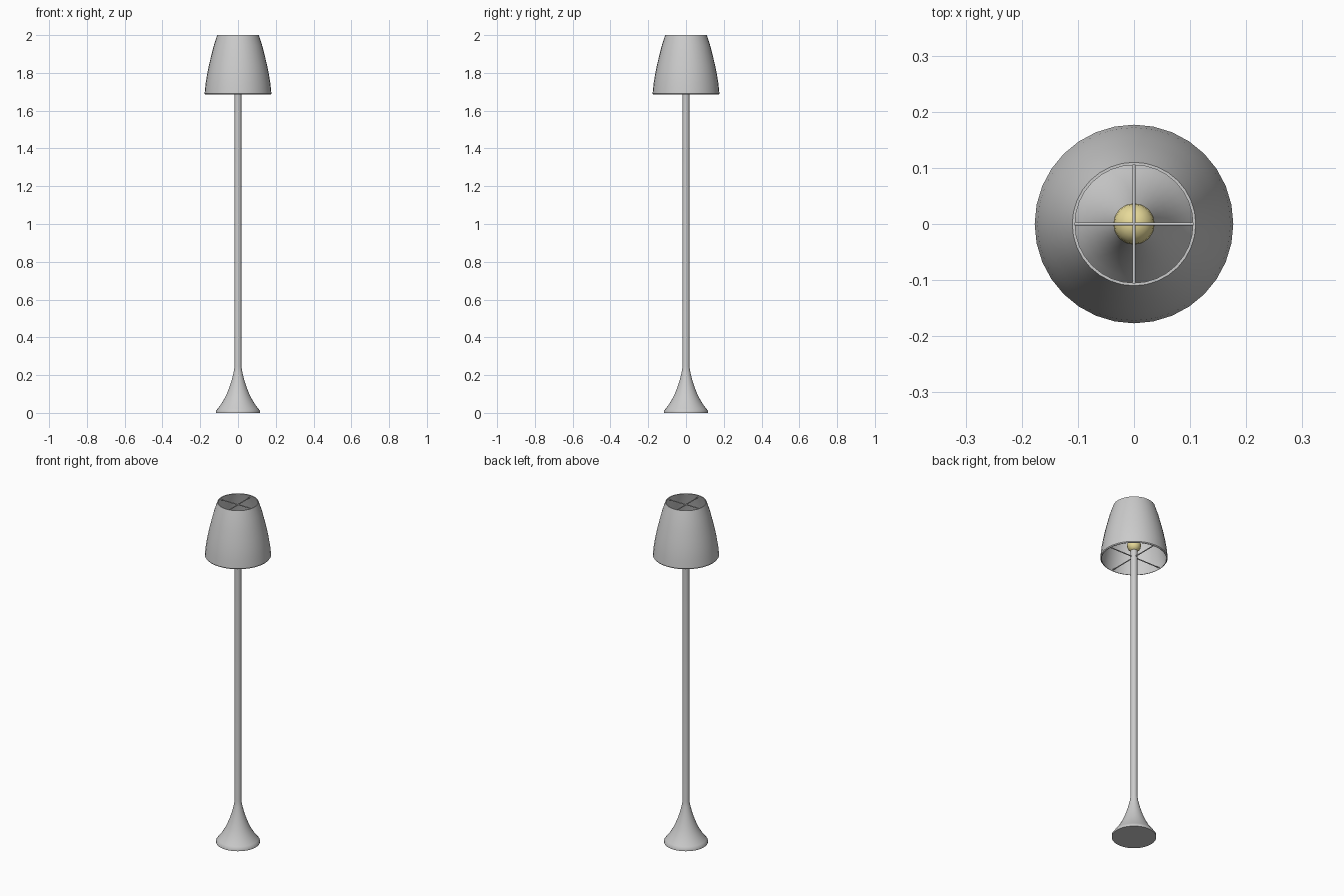
import bpy, bmesh, math

if "Cube" in bpy.data.objects:
    bpy.data.objects.remove(bpy.data.objects["Cube"])

SIDES = 32


def lathe(name, profile, closed=False, angle=40):
    """Revolve (radius, z) points about z; open profiles get capped ends."""
    bm = bmesh.new()
    rings = []
    for r, z in profile:
        rings.append([bm.verts.new((r * math.cos(2 * math.pi * i / SIDES),
                                    r * math.sin(2 * math.pi * i / SIDES), z))
                      for i in range(SIDES)])
    pairs = list(zip(rings, rings[1:]))
    if closed:
        pairs.append((rings[-1], rings[0]))
    else:
        bm.faces.new(rings[0])
        bm.faces.new(rings[-1])
    for a, b in pairs:
        for i in range(SIDES):
            j = (i + 1) % SIDES
            bm.faces.new((a[i], a[j], b[j], b[i]))
    bmesh.ops.recalc_face_normals(bm, faces=bm.faces)
    mesh = bpy.data.meshes.new(name)
    bm.to_mesh(mesh)
    bm.free()
    obj = bpy.data.objects.new(name, mesh)
    bpy.context.collection.objects.link(obj)
    smooth(obj, angle)
    return obj


def smooth(obj, angle=40):
    bpy.ops.object.select_all(action='DESELECT')
    obj.select_set(True)
    bpy.context.view_layer.objects.active = obj
    bpy.ops.object.shade_smooth_by_angle(angle=math.radians(angle))


def cross(name, length, z):
    """Two thin rods along x and y that brace the shade."""
    for axis, rot in (("x", (0, math.pi / 2, 0)), ("y", (math.pi / 2, 0, 0))):
        bpy.ops.mesh.primitive_cylinder_add(vertices=8, radius=0.003, depth=length,
                                            location=(0, 0, z), rotation=rot)
        rod = bpy.context.object
        rod.name = f"{name}_{axis}"
        smooth(rod, 50)


# Flared base flowing into the pole
lathe("base_and_pole", [(0.117, 0), (0.117, 0.01), (0.108, 0.022), (0.094, 0.04),
                        (0.078, 0.065), (0.062, 0.095), (0.046, 0.135),
                        (0.033, 0.175), (0.023, 0.215), (0.018, 0.245),
                        (0.018, 1.74)])

# Thin-walled curved shade, open at both ends
outer = [(0.173, 1.685), (0.177, 1.69), (0.172, 1.74), (0.164, 1.79), (0.154, 1.84),
         (0.142, 1.89), (0.128, 1.945), (0.110, 2.0)]
inner = [(r - 0.005, z) for r, z in reversed(outer[1:])] + [(0.170, 1.685)]
lathe("shade", outer + inner, closed=True)

# Bracing rods at the top and bottom of the shade
cross("top_brace", 0.218, 1.985)
cross("bottom_brace", 0.346, 1.695)

# Bulb
bpy.ops.mesh.primitive_uv_sphere_add(segments=16, ring_count=10, radius=0.037,
                                     location=(0, 0, 1.765))
bulb = bpy.context.object
bulb.name = "bulb"
smooth(bulb, 60)
glow = bpy.data.materials.new("bulb_yellow")
glow.diffuse_color = (0.8, 0.7, 0.32, 1)
glow.use_nodes = True
glow.node_tree.nodes["Principled BSDF"].inputs["Base Color"].default_value = glow.diffuse_color
bulb.data.materials.append(glow)
